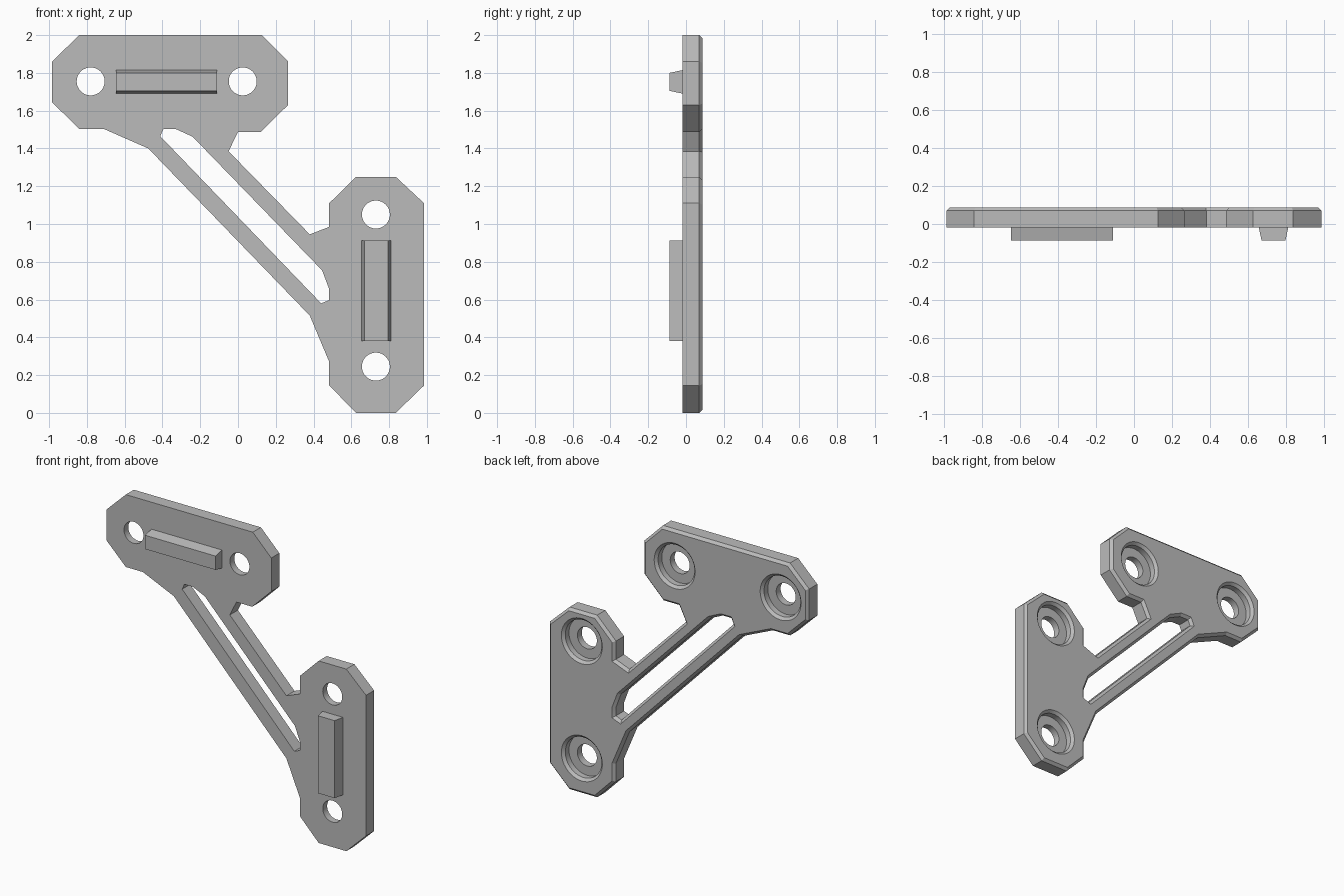
import bpy, bmesh, math
from mathutils import Vector

if "Cube" in bpy.data.objects:
    bpy.data.objects.remove(bpy.data.objects["Cube"])

FRONT, EDGE, BACK = -0.0175, 0.07, 0.0875
CHAMFER = BACK - EDGE

grey = bpy.data.materials.new("grey_plastic")
grey.use_nodes = True
colour = (0.5, 0.5, 0.5, 1)
grey.diffuse_color = colour
grey.node_tree.nodes["Principled BSDF"].inputs["Base Color"].default_value = colour


def offset(points, d):
    """Move a clockwise (x, z) outline outwards by d, keeping its sides parallel."""
    pts = [Vector(p) for p in points]
    result = []
    for i, p in enumerate(pts):
        a = (p - pts[i - 1]).normalized()
        b = (pts[(i + 1) % len(pts)] - p).normalized()
        n1, n2 = Vector((-a.y, a.x)), Vector((-b.y, b.x))
        result.append(p + (n1 + n2) * d / (1 + n1.dot(n2)))
    return result


def loft(name, layers):
    """Closed solid through (y, outline) layers ordered front to back."""
    bm = bmesh.new()
    rings = [[bm.verts.new((x, y, z)) for x, z in pts] for y, pts in layers]
    for low, high in zip(rings, rings[1:]):
        for i in range(len(low)):
            bm.faces.new((low[i - 1], low[i], high[i], high[i - 1]))
    bm.faces.new(rings[0])
    bm.faces.new(rings[-1])
    bmesh.ops.recalc_face_normals(bm, faces=bm.faces)
    mesh = bpy.data.meshes.new(name)
    bm.to_mesh(mesh)
    bm.free()
    mesh.materials.append(grey)
    obj = bpy.data.objects.new(name, mesh)
    bpy.context.collection.objects.link(obj)
    return obj


def circle(x, z, r, n=48):
    return [(x + r * math.sin(math.tau * i / n), z + r * math.cos(math.tau * i / n))
            for i in range(n)]


def rect(x0, x1, z0, z1):
    return [(x0, z0), (x0, z1), (x1, z1), (x1, z0)]


def cut(target, cutter):
    cutter.hide_render = True
    mod = target.modifiers.new("cut", 'BOOLEAN')
    mod.operation, mod.solver, mod.object = 'DIFFERENCE', 'EXACT', cutter
    bpy.context.view_layer.objects.active = target
    bpy.ops.object.modifier_apply(modifier=mod.name)
    bpy.data.objects.remove(cutter)


# Bracket plate: two clipped end plates joined by a diagonal brace
outline = [
    (-.84, 2), (.125, 2), (.265, 1.86), (.265, 1.63), (.12, 1.487), (0, 1.487),
    (-.05, 1.385), (.38, .945), (.483, .985), (.483, 1.11), (.625, 1.25), (.835, 1.25),
    (.985, 1.11), (.985, .145), (.835, 0), (.625, 0), (.483, .145), (.483, .27),
    (.38, .515), (-.475, 1.4), (-.71, 1.503), (-.84, 1.503), (-.985, 1.645), (-.985, 1.86)]
plate = loft("bracket_plate", [(FRONT, outline), (EDGE, outline),
                               (BACK, offset(outline, -CHAMFER))])

# Slot along the brace, chamfered at the back
slot = [(-.395, 1.503), (-.33, 1.503), (-.24, 1.462), (.445, .755),
        (.483, .655), (.483, .597), (.44, .58), (-.412, 1.465)]
cut(plate, loft("slot_cutter", [(FRONT - .1, slot), (EDGE, slot),
                                (BACK + CHAMFER, offset(slot, 2 * CHAMFER))]))

# Counterbored screw holes
for x, z in [(-.78, 1.755), (.025, 1.755), (.73, 1.05), (.73, .245)]:
    bore, hole = circle(x, z, .138), circle(x, z, .074)
    cut(plate, loft("hole_cutter", [
        (FRONT - .1, hole), (.03, hole), (.03, bore), (EDGE, bore),
        (BACK + CHAMFER, circle(x, z, .138 + 2 * CHAMFER))]))

plate.select_set(True)
bpy.context.view_layer.objects.active = plate
bpy.ops.object.shade_smooth_by_angle(angle=math.radians(15))

# Tapered locating keys on the front
loft("upper_key", [(-BACK, rect(-.645, -.11, 1.705, 1.8)),
                   (FRONT, rect(-.645, -.11, 1.69, 1.815))])
loft("lower_key", [(-BACK, rect(.67, .795, .38, .912)),
                   (FRONT, rect(.655, .81, .38, .912))])
